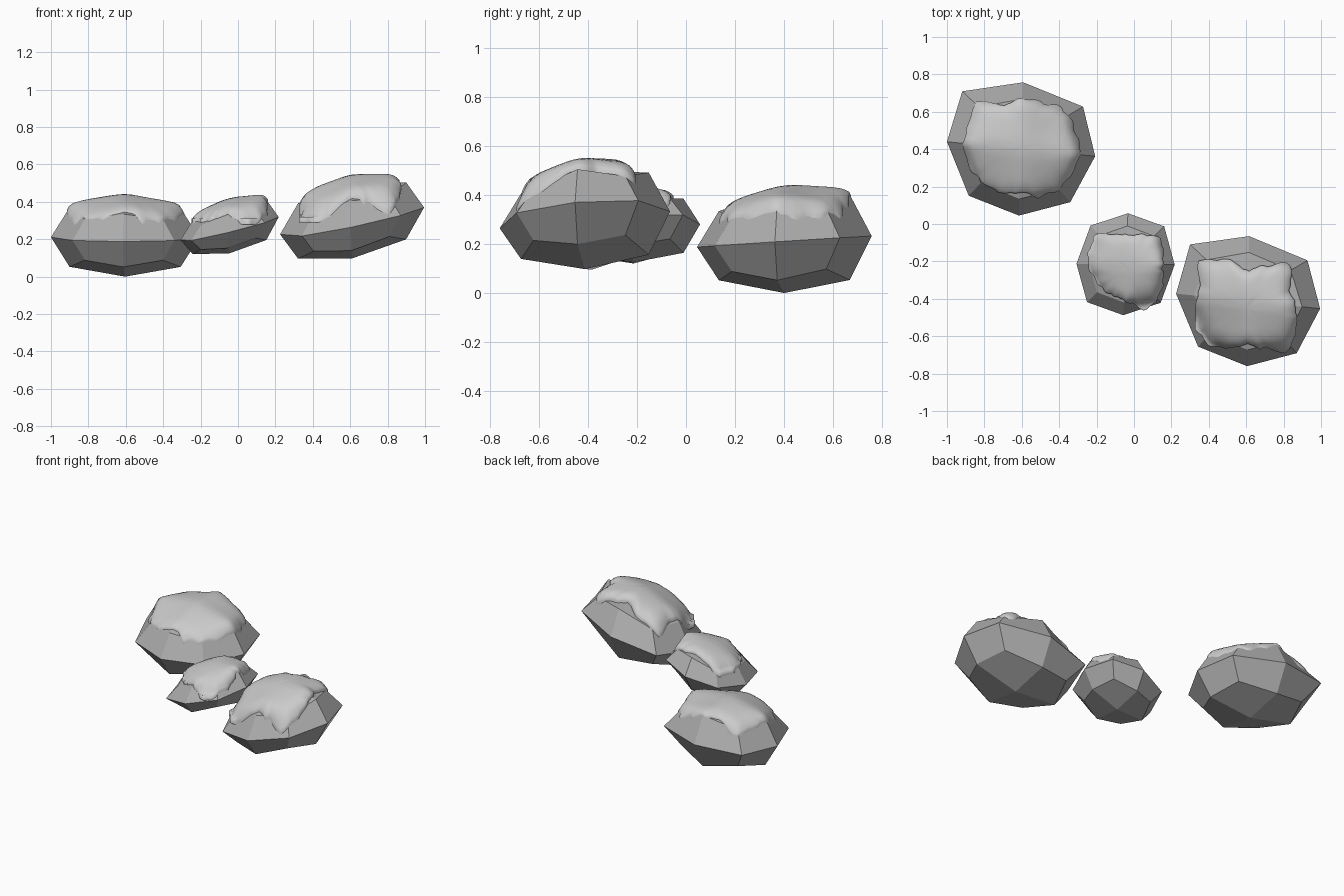
import bpy, bmesh, math, random
from mathutils import Vector
from mathutils.bvhtree import BVHTree

if "Cube" in bpy.data.objects:
    bpy.data.objects.remove(bpy.data.objects["Cube"])

random.seed(4)

stone = bpy.data.materials.new("stone")
stone.diffuse_color = (.42, .42, .42, 1)
stone.use_nodes = True
stone.node_tree.nodes["Principled BSDF"].inputs["Base Color"].default_value = stone.diffuse_color


def new_object(name, bm):
    bmesh.ops.recalc_face_normals(bm, faces=bm.faces)
    mesh = bpy.data.meshes.new(name)
    bm.to_mesh(mesh)
    bm.free()
    ob = bpy.data.objects.new(name, mesh)
    bpy.context.collection.objects.link(ob)
    return ob


def rock(name, plan, low, high):
    # warped box (front-left, front-right, back-right, back-left), rounded once
    bm = bmesh.new()
    lower = [bm.verts.new((*p, z)) for p, z in zip(plan, low)]
    upper = [bm.verts.new((*p, z)) for p, z in zip(plan, high)]
    bm.faces.new(lower[::-1])
    bm.faces.new(upper)
    for i in range(4):
        j = (i + 1) % 4
        bm.faces.new((lower[i], lower[j], upper[j], upper[i]))
    ob = new_object(name, bm)
    ob.data.materials.append(stone)
    mod = ob.modifiers.new("round", 'SUBSURF')
    mod.levels = mod.render_levels = 1
    mod.use_limit_surface = False
    return ob


def snow(name, base, centre, radii, thick, lowest):
    # smooth cap draped over the rock, with a ragged melting edge
    deps = bpy.context.evaluated_depsgraph_get()
    deps.update()
    tree = BVHTree.FromObject(base, deps)
    n, rings = 80, [.15, .3, .45, .6, .72, .83, .91, .97, 1.0]
    edge = []
    for i in range(n):
        t = i / n * len(radii)
        k, f = int(t), t % 1
        f = f * f * (3 - 2 * f)
        r = radii[k] * (1 - f) + radii[(k + 1) % len(radii)] * f
        edge.append(r + .005 * math.sin(i * 1.3) + random.uniform(-.004, .004))

    def drape(x, y):
        hit = tree.ray_cast(Vector((x, y, 3)), Vector((0, 0, -1)))[0]
        return hit.z if hit else 0.25

    def height(x, y, s):
        pts = [(0, 0)] + [(s * math.cos(a * math.pi / 4), s * math.sin(a * math.pi / 4)) for a in range(8)]
        return sum(drape(x + dx, y + dy) for dx, dy in pts) / 9

    bm = bmesh.new()
    mid = bm.verts.new((*centre, height(*centre, .06) + thick))
    loops = []
    for fr in rings:
        loop = []
        for i in range(n):
            a = 2 * math.pi * i / n
            x = centre[0] + edge[i] * fr * math.cos(a)
            y = centre[1] + edge[i] * fr * math.sin(a)
            z = max(height(x, y, .06 * (1 - fr ** 3)), drape(x, y) - .01)
            z = max(z + thick * (1 - .7 * fr ** 8), lowest)
            loop.append(bm.verts.new((x, y, z)))
        loops.append(loop)
    # edge tucked into the rock
    loops.append([bm.verts.new(v.co - Vector((0, 0, .03))) for v in loops[-1]])
    for i in range(n):
        j = (i + 1) % n
        bm.faces.new((mid, loops[0][i], loops[0][j]))
        for a, b in zip(loops, loops[1:]):
            bm.faces.new((a[i], b[i], b[j], a[j]))
    ob = new_object(name, bm)
    if sum(f.normal.z for f in ob.data.polygons) < 0:
        ob.data.flip_normals()
    for f in ob.data.polygons:
        f.use_smooth = True
    return ob


# large level rock
left_rock = rock("left_rock",
                 [(-.96, .06), (-.27, .03), (-.145, .695), (-1.04, .82)],
                 [.01, .01, -.01, -.01], [.365, .365, .47, .48])
snow("left_snow", left_rock, (-.6, .41),
     [.31, .30, .30, .26, .26, .24, .34, .31, .31, .30, .28, .265, .24, .285, .30, .305], .032, .3)

# small middle rock
middle_rock = rock("middle_rock",
                   [(-.32, -.485), (.205, -.49), (.23, .055), (-.295, .06)],
                   [.08, .17, .17, .08], [.26, .43, .505, .365])
snow("middle_snow", middle_rock, (-.02, -.24),
     [.17, .19, .23, .20, .18, .20, .26, .24, .22, .19, .18, .165, .18, .235, .21, .19], .038, .31)

# large tilted rock
right_rock = rock("right_rock",
                  [(.27, -.745), (.94, -.775), (1.05, -.13), (.18, 0.0)],
                  [.03, .165, .165, .03], [.35, .51, .64, .495])
snow("right_snow", right_rock, (.6, -.45),
     [.26, .25, .33, .24, .20, .28, .35, .27, .27, .29, .28, .23, .19, .23, .32, .29], .055, .32)
